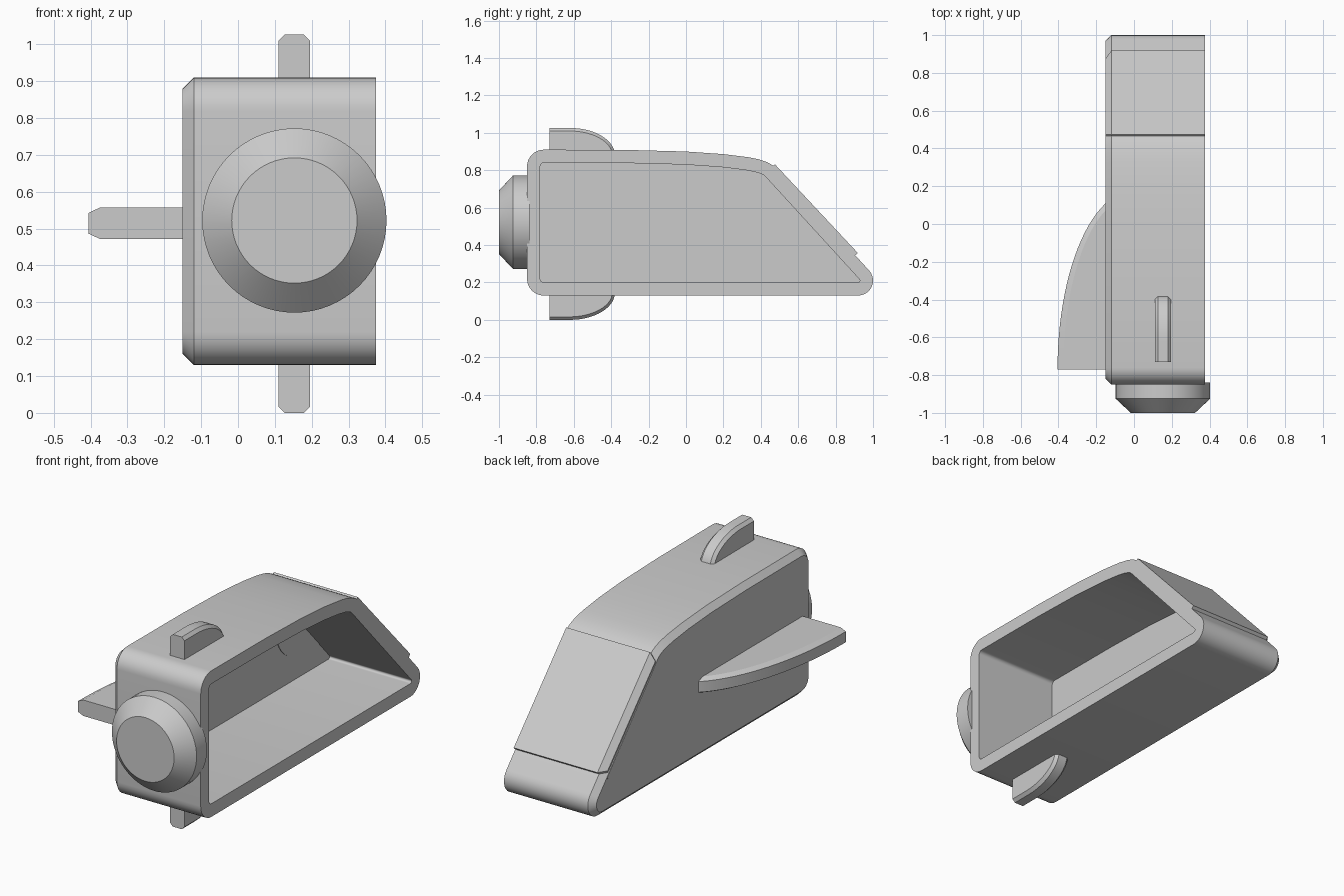
import bpy, bmesh
from math import sin, cos, pi, radians, acos
from mathutils import Vector

if "Cube" in bpy.data.objects:
    bpy.data.objects.remove(bpy.data.objects["Cube"])


def arc(cx, cy, rx, ry, a0, a1, n):
    return [(cx + rx * cos(a0 + (a1 - a0) * i / n), cy + ry * sin(a0 + (a1 - a0) * i / n))
            for i in range(n + 1)]


def inset(pts, d):
    """Offset a convex counter-clockwise outline inwards."""
    out, n = [], len(pts)
    for i in range(n):
        p = Vector(pts[i])
        e1 = (p - Vector(pts[i - 1])).normalized()
        e2 = (Vector(pts[(i + 1) % n]) - p).normalized()
        n1, n2 = Vector((-e1.y, e1.x)), Vector((-e2.y, e2.x))
        out.append(tuple(p + (n1 + n2) * d / (1 + n1.dot(n2))))
    return out


def scaled(pts, origin, fx, fy):
    return [(origin[0] + (a - origin[0]) * fx, origin[1] + (b - origin[1]) * fy) for a, b in pts]


def loft(name, layers, place):
    """Join equal-length outlines (outline, depth) into a closed solid."""
    bm = bmesh.new()
    rings = [[bm.verts.new(place(a, b, d)) for a, b in pts] for pts, d in layers]
    n = len(rings[0])
    for r, s in zip(rings, rings[1:]):
        for i in range(n):
            j = (i + 1) % n
            bm.faces.new((r[i], r[j], s[j], s[i]))
    bm.faces.new(rings[0][::-1])
    bm.faces.new(rings[-1])
    bmesh.ops.recalc_face_normals(bm, faces=bm.faces)
    me = bpy.data.meshes.new(name)
    bm.to_mesh(me)
    bm.free()
    ob = bpy.data.objects.new(name, me)
    bpy.context.collection.objects.link(ob)
    bpy.ops.object.select_all(action='DESELECT')
    ob.select_set(True)
    bpy.context.view_layer.objects.active = ob
    bpy.ops.object.shade_smooth_by_angle(angle=radians(20))
    return ob


def side(a, b, d):      # outline in y,z, depth along x
    return (d, a, b)


def flat(a, b, d):      # outline in x,y, depth along z
    return (a, b, d)


def facing(a, b, d):    # outline in x,z, depth along y
    return (a, d, b)


# Hollow body, open on the right, chamfered on the left
body = (arc(.92, .21, .08, .08, -pi / 2, radians(43), 10)
        + [(.472, .818), (.455, .832), (.43, .845), (.39, .858), (.33, .87),
           (.2, .886), (0, .9), (-.3, .908)]
        + arc(-.76, .82, .09, .09, pi / 2, pi, 8)
        + arc(-.76, .22, .09, .09, pi, 1.5 * pi, 8))
cavity = inset(body, .07)
loft("body_shell", [(inset(body, .03), -.15), (body, -.12), (body, .375),
                    (cavity, .375), (cavity, -.11)], side)

# Sloping windscreen, slightly proud of the body
screen = [(.918, .358), (.475, .832), (.425, .785), (.868, .311)]
loft("windscreen", [(inset(screen, .03), -.15), (screen, -.12), (screen, .375)], side)

# Side window set into the left wall
window = ([(.88, .325), (.48, .765)]
          + arc(.72, .5, .24, .19, pi, 1.5 * pi, 8) + [(.87, .31)])
loft("side_window", [(window, -.151), (window, -.107)], side)

# Round nozzle on the front end
def disc(r):
    return arc(.153, .522, r, r, 0, 2 * pi * 63 / 64, 63)
loft("nozzle", [(disc(.25), -.838), (disc(.25), -.925), (disc(.17), -1)], facing)

# Swept side wing with chamfered rim
wing = [(-.13, -.77)] + arc(0, -.77, .405, .947, pi - acos(1) , pi - acos(.13 / .405), 20)
wing_in = scaled(wing, (-.13, -.77), .89, .96)
loft("side_wing", [(wing_in, .472), (wing, .486), (wing, .543), (wing_in, .557)], flat)

# Small upper and lower fins, mirrored about mid height
fin = [(-.73, .88)] + arc(-.62, .88, .24, .146, 0, pi / 2, 14) + [(-.73, 1.026)]
fin_in = scaled(fin, (-.73, .88), .96, .89)
for name, s in (("upper_fin", 1), ("lower_fin", -1)):
    loft(name, [(fin_in, .11), (fin, .126), (fin, .179), (fin_in, .195)],
         lambda a, b, d: (d, a, .513 + s * (b - .513)))
